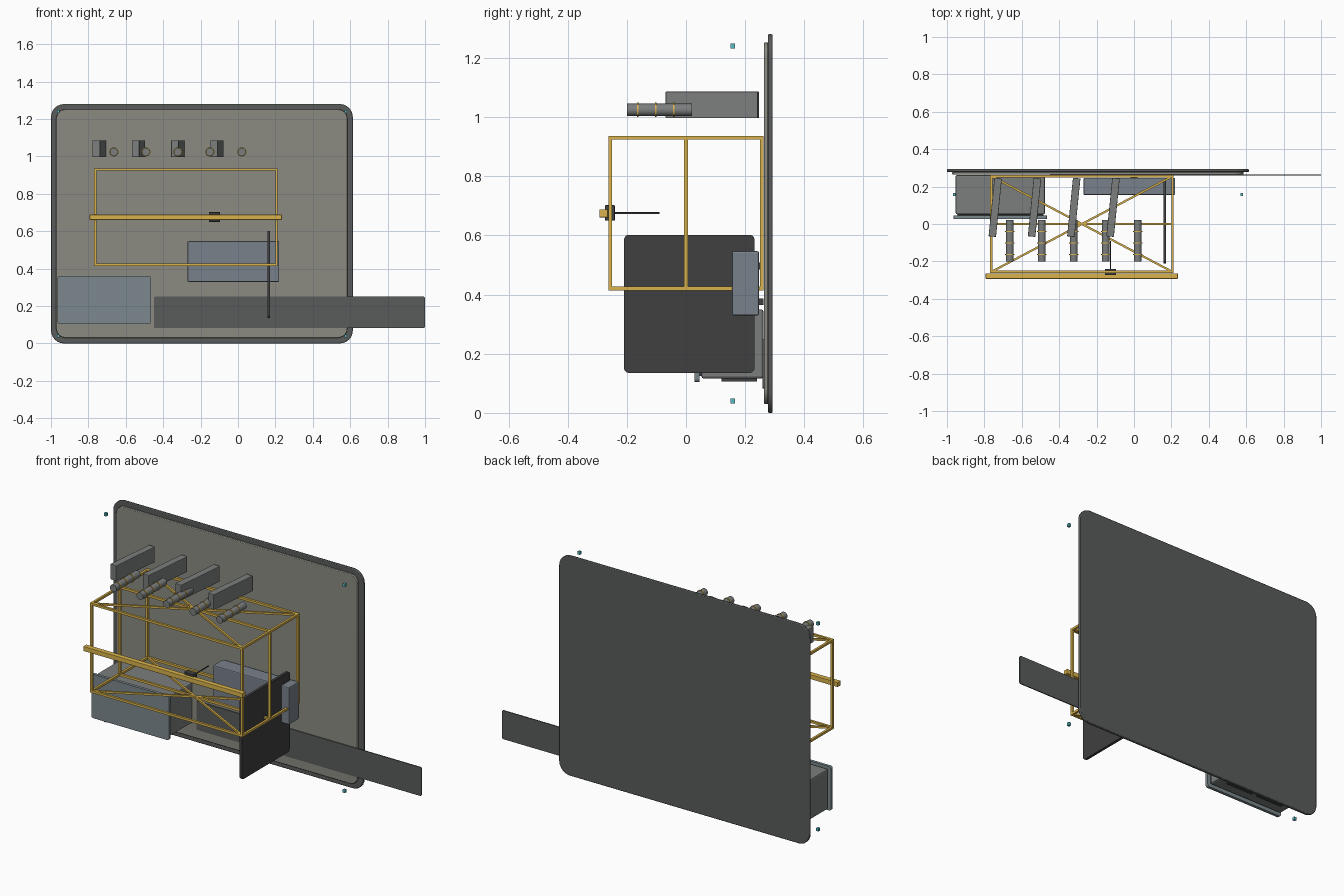
import bpy, bmesh, math
from mathutils import Vector

if "Cube" in bpy.data.objects:
    bpy.data.objects.remove(bpy.data.objects["Cube"])


def material(name, r, g, b):
    m = bpy.data.materials.new(name)
    m.diffuse_color = (r, g, b, 1)
    m.use_nodes = True
    m.node_tree.nodes["Principled BSDF"].inputs["Base Color"].default_value = m.diffuse_color
    return m


DARK = material("dark_grey", 0.10, 0.105, 0.105)
OLIVE = material("warm_grey", 0.26, 0.26, 0.225)
GREY = material("mid_grey", 0.20, 0.21, 0.21)
BLUE = material("blue_grey", 0.19, 0.22, 0.26)
TEAL = material("teal_grey", 0.20, 0.25, 0.27)
BLACK = material("near_black", 0.05, 0.05, 0.05)
GOLD = material("yellow", 0.70, 0.45, 0.07)
CYAN = material("cyan", 0.10, 0.50, 0.55)


def finish(name, bm, mat, bevel=0.0, smooth=False):
    bmesh.ops.recalc_face_normals(bm, faces=bm.faces)
    me = bpy.data.meshes.new(name)
    bm.to_mesh(me)
    bm.free()
    ob = bpy.data.objects.new(name, me)
    bpy.context.collection.objects.link(ob)
    me.materials.append(mat)
    if bevel:
        mod = ob.modifiers.new("edge_bevel", 'BEVEL')
        mod.width, mod.segments = bevel, 2
        mod.limit_method, mod.angle_limit = 'ANGLE', math.radians(40)
    if smooth:
        bpy.context.view_layer.objects.active = ob
        ob.select_set(True)
        bpy.ops.object.shade_smooth_by_angle(angle=math.radians(35))
        ob.select_set(False)
    return ob


def box(name, x, y, z, mat, bevel=0.0, turn=0.0):
    """Box from (min, max) ranges, optionally turned about z."""
    bm = bmesh.new()
    bmesh.ops.create_cube(bm, size=1)
    bmesh.ops.scale(bm, vec=(x[1] - x[0], y[1] - y[0], z[1] - z[0]), verts=bm.verts)
    ob = finish(name, bm, mat, bevel)
    ob.location = (sum(x) / 2, sum(y) / 2, sum(z) / 2)
    ob.rotation_euler.z = turn
    return ob


def slab(name, u, v, d, r, mat, axis='y', bevel=0.0):
    """Plate with rounded corners, thickness d along y (u = x) or x (u = y)."""
    bm = bmesh.new()
    pts = []
    corners = [(u[1], v[1], 0), (u[0], v[1], 90), (u[0], v[0], 180), (u[1], v[0], 270)]
    for cu, cv, start in corners:
        su, sv = (-1 if cu == u[1] else 1), (-1 if cv == v[1] else 1)
        for i in range(7):
            a = math.radians(start + 15 * i)
            pts.append((cu + su * r + r * math.cos(a), cv + sv * r + r * math.sin(a)))
    place = (lambda p: (p[0], d[0], p[1])) if axis == 'y' else (lambda p: (d[0], p[0], p[1]))
    face = bm.faces.new([bm.verts.new(place(p)) for p in pts])
    ext = bmesh.ops.extrude_face_region(bm, geom=[face], use_keep_orig=True)
    new = [g for g in ext['geom'] if isinstance(g, bmesh.types.BMVert)]
    move = (0, d[1] - d[0], 0) if axis == 'y' else (d[1] - d[0], 0, 0)
    bmesh.ops.translate(bm, vec=move, verts=new)
    return finish(name, bm, mat, bevel, smooth=True)


def rod(name, y0, y1, r, x, z, mat, sides=24):
    """Cylinder along y."""
    bm = bmesh.new()
    bmesh.ops.create_cone(bm, cap_ends=True, segments=sides, radius1=r, radius2=r, depth=y1 - y0)
    ob = finish(name, bm, mat, smooth=True)
    ob.rotation_euler.x = math.pi / 2
    ob.location = (x, (y0 + y1) / 2, z)
    return ob


def beam(name, a, b, t, mat=GOLD):
    """Square bar between two points."""
    a, b = Vector(a), Vector(b)
    bm = bmesh.new()
    bmesh.ops.create_cube(bm, size=1)
    bmesh.ops.scale(bm, vec=(t, t, (b - a).length), verts=bm.verts)
    ob = finish(name, bm, mat)
    ob.location = (a + b) / 2
    ob.rotation_euler = (b - a).to_track_quat('Z', 'Y').to_euler()
    return ob


# Large back panel and its raised front layer
slab("back_panel", (-1.0, 0.614), (0.0, 1.28), (0.277, 0.293), 0.07, DARK, bevel=0.004)
slab("front_layer", (-0.972, 0.585), (0.03, 1.252), (0.264, 0.278), 0.05, OLIVE, bevel=0.003)

# Long flat strip and upright divider plate
slab("long_strip", (-0.45, 1.0), (0.083, 0.25), (0.259, 0.265), 0.008, DARK)
slab("divider_plate", (-0.21, 0.232), (0.135, 0.602), (0.157, 0.172), 0.018, BLACK, axis='x')

# Small corner markers
for x in (-0.962, 0.576):
    for z in (0.04, 1.24):
        box("corner_marker", (x - 0.007, x + 0.007), (0.151, 0.165), (z - 0.009, z + 0.009), CYAN)

# Space frame: rails, posts and crossed braces
X0, X1, Z0, Z1, Y = -0.763, 0.206, 0.421, 0.930, 0.256
T, H = 0.013, 0.0065
for y in (-Y, 0, Y):
    for z in (Z0, Z1):
        beam("frame_long_rail", (X0 - H, y, z), (X1 + H, y, z), T)
    for x in (X0, X1):
        beam("frame_post", (x, y, Z0), (x, y, Z1), T)
for z in (Z0, Z1):
    for x in (X0, X1):
        beam("frame_cross_rail", (x, -Y - H, z), (x, Y + H, z), T)
    beam("frame_brace", (X0, -Y, z), (X1, Y, z), 0.011)
    beam("frame_brace", (X0, Y, z), (X1, -Y, z), 0.011)

# Front guide rail with sliding carriage and probe
box("guide_rail", (-0.793, 0.234), (-0.293, -0.264), (0.661, 0.688), GOLD, 0.002)
box("carriage", (-0.156, -0.095), (-0.274, -0.240), (0.650, 0.702), BLACK, 0.003)
rod("probe", -0.245, -0.09, 0.0035, -0.126, 0.675, BLACK, 12)

# Row of four angled blocks
for i in range(4):
    c = -0.742 + 0.21 * i
    box("angled_block", (c - 0.02, c + 0.02), (-0.068, 0.246), (0.996, 1.086), GREY, 0.003, -0.1)

# Row of five ringed cylinders
for i in range(5):
    x = -0.664 + 0.171 * i
    rod("cylinder", -0.2, 0.021, 0.021, x, 1.024, GREY)
    for y in (-0.163, -0.102, -0.041):
        rod("cylinder_ring", y - 0.0025, y + 0.0025, 0.0245, x, 1.024, GOLD)

# Control box with rear connectors
box("control_box", (-0.27, 0.22), (0.155, 0.247), (0.329, 0.547), BLUE, 0.006)
box("rear_connector", (-0.02, 0.02), (0.246, 0.262), (0.365, 0.387), BLACK)
box("rear_connector", (-0.02, 0.02), (0.246, 0.252), (0.485, 0.508), BLACK)

# Lower left cabinet with cover plate and underside vents
box("cabinet_body", (-0.954, -0.476), (0.052, 0.262), (0.116, 0.350), GREY, 0.008)
slab("cabinet_cover", (-0.965, -0.465), (0.104, 0.360), (0.028, 0.045), 0.012, TEAL)
box("cover_gasket", (-0.945, -0.485), (0.044, 0.053), (0.125, 0.341), BLACK)
for x in (-0.90, -0.70):
    box("underside_vent", (x, x + 0.17), (0.12, 0.24), (0.106, 0.118), BLACK)
